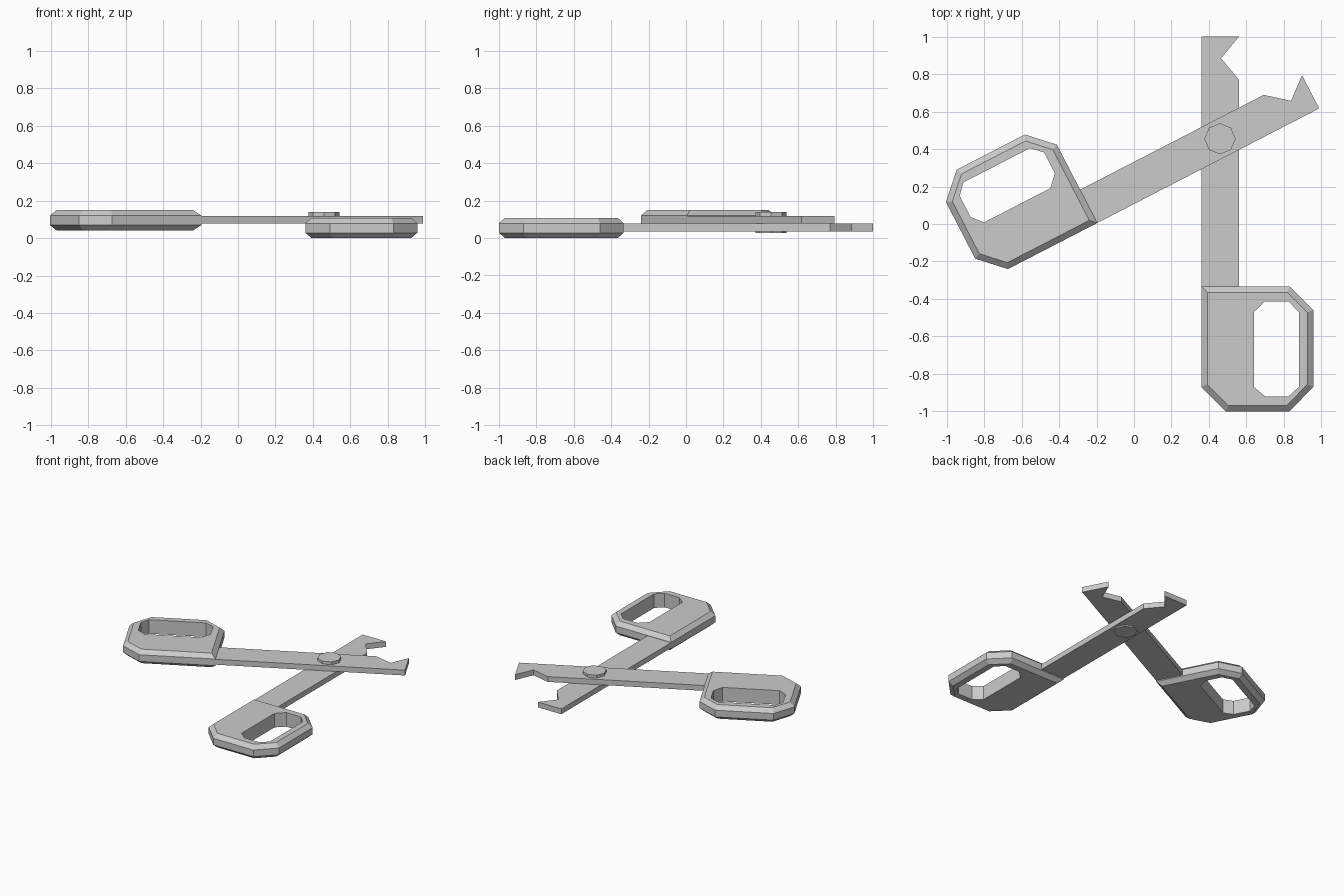
import bpy, bmesh
from math import radians
from mathutils import Vector, Matrix

if "Cube" in bpy.data.objects:
    bpy.data.objects.remove(bpy.data.objects["Cube"])

PIVOT = Vector((0.459, 0.455, 0))

BLADE = [(0.36, -0.40), (0.56, -0.40), (0.56, 0.77), (0.465, 0.885), (0.56, 1.0), (0.36, 1.0)]
GRIP = [(0.36, -0.87), (0.49, -1.0), (0.83, -1.0), (0.957, -0.87),
        (0.957, -0.46), (0.83, -0.333), (0.36, -0.333)]
HOLE = [(0.64, -0.87), (0.70, -0.92), (0.825, -0.92), (0.88, -0.87),
        (0.88, -0.47), (0.825, -0.413), (0.70, -0.413), (0.64, -0.47)]


def inset(points, d):
    """Move every edge of a counter-clockwise outline inwards by d."""
    out = []
    for i, p in enumerate(points):
        p, a, b = Vector(p), Vector(points[i - 1]), Vector(points[(i + 1) % len(points)])
        e1, e2 = (p - a).normalized(), (b - p).normalized()
        n1, n2 = Vector((-e1.y, e1.x)), Vector((-e2.y, e2.x))
        out.append(p + (n1 + n2) * d / (1 + n1.dot(n2)))
    return out


def ring(bm, points, z):
    return [bm.verts.new((p[0], p[1], z)) for p in points]


def skin(bm, lower, upper):
    n = len(lower)
    for i in range(n):
        j = (i + 1) % n
        bm.faces.new((lower[i], lower[j], upper[j], upper[i]))


def cap(bm, loops):
    edges = []
    for loop in loops:
        for i in range(len(loop)):
            edges.append(bm.edges.get((loop[i - 1], loop[i])))
    bmesh.ops.triangle_fill(bm, edges=edges, use_beauty=True)


def finish(bm, name, matrix):
    bm.transform(matrix)
    bmesh.ops.recalc_face_normals(bm, faces=bm.faces)
    # merge flat cap triangles where possible
    bmesh.ops.dissolve_limit(bm, angle_limit=radians(1), verts=bm.verts, edges=bm.edges)
    mesh = bpy.data.meshes.new(name)
    bm.to_mesh(mesh)
    bm.free()
    obj = bpy.data.objects.new(name, mesh)
    bpy.context.collection.objects.link(obj)


def half(prefix, matrix):
    # flat blade with notched tip
    bm = bmesh.new()
    low, high = ring(bm, BLADE, 0.036), ring(bm, BLADE, 0.077)
    skin(bm, low, high)
    cap(bm, [low])
    cap(bm, [high])
    finish(bm, prefix + "_blade", matrix)

    # chamfered handle with finger hole
    bm = bmesh.new()
    small = inset(GRIP, 0.032)
    levels = [ring(bm, small, 0.0), ring(bm, GRIP, 0.028),
              ring(bm, GRIP, 0.079), ring(bm, small, 0.108)]
    for a, b in zip(levels, levels[1:]):
        skin(bm, a, b)
    h_low, h_high = ring(bm, HOLE, 0.0), ring(bm, HOLE, 0.108)
    skin(bm, h_high, h_low)
    cap(bm, [levels[0], h_low])
    cap(bm, [levels[3], h_high])
    finish(bm, prefix + "_handle", matrix)


half("lower", Matrix.Identity(4))

# upper half: mirrored about the pivot, swung open and raised
upper = (Matrix.Translation(PIVOT + Vector((0, 0, 0.041)))
         @ Matrix.Rotation(radians(-62.7), 4, 'Z')
         @ Matrix.Diagonal((-1, 1, 1, 1))
         @ Matrix.Translation(-PIVOT))
half("upper", upper)

# pivot rivet
bm = bmesh.new()
bmesh.ops.create_cone(bm, cap_ends=True, segments=8, radius1=0.083, radius2=0.083, depth=0.113)
finish(bm, "pivot_rivet", Matrix.Translation(PIVOT + Vector((0, 0, 0.0825))))
